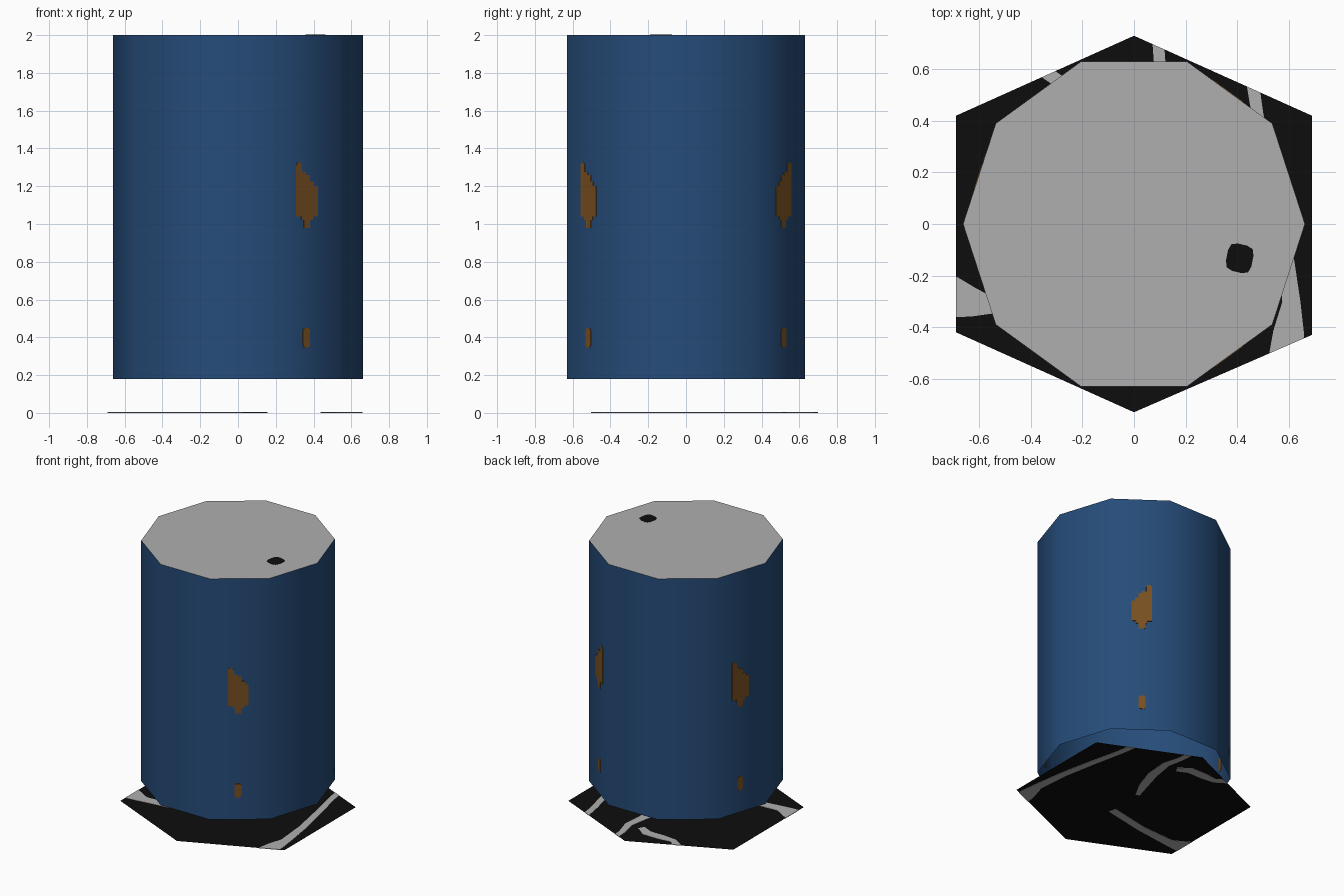
import bpy, bmesh, math
from mathutils import Vector

if "Cube" in bpy.data.objects:
    bpy.data.objects.remove(bpy.data.objects["Cube"])

R, Z0, Z1 = 0.663, 0.18, 2.0      # barrel radius, bottom and top
SIDES = 10


def material(name, rgb):
    m = bpy.data.materials.new(name)
    m.diffuse_color = (*rgb, 1)
    m.use_nodes = True
    m.node_tree.nodes["Principled BSDF"].inputs["Base Color"].default_value = m.diffuse_color
    return m


BLUE = material("barrel blue", (0.019, 0.072, 0.19))
GREY = material("light grey", (0.43, 0.43, 0.43))
BLACK = material("oil black", (0.004, 0.004, 0.004))
RUST = material("rust brown", (0.19, 0.08, 0.015))


def finish(bm, name, mat, thickness=0, smooth=False):
    mesh = bpy.data.meshes.new(name)
    for f in bm.faces:
        f.smooth = smooth
    bm.to_mesh(mesh)
    bm.free()
    mesh.materials.append(mat)
    ob = bpy.data.objects.new(name, mesh)
    bpy.context.collection.objects.link(ob)
    if thickness:
        mod = ob.modifiers.new("Thickness", 'SOLIDIFY')
        mod.thickness, mod.offset = thickness, 0
    return ob


def polygon(name, pts, mat, thickness=0):
    bm = bmesh.new()
    bm.faces.new([bm.verts.new(p) for p in pts])
    return finish(bm, name, mat, thickness)


# Barrel wall: open below, smooth around
bm = bmesh.new()
bmesh.ops.create_cone(bm, cap_ends=False, segments=SIDES, radius1=R, radius2=R, depth=Z1 - Z0)
# put the corners on the x axis at angles 0, 36, 72 ...
for i, z in enumerate(sorted({round(v.co.z, 4) for v in bm.verts})):
    ring = [v for v in bm.verts if abs(v.co.z - z) < 0.001]
    for v in ring:
        k = round(math.atan2(v.co.y, v.co.x) / math.radians(36) - 0.25)
        a = math.radians(36) * k
        v.co = (R * math.cos(a), R * math.sin(a), (Z0, Z1)[i])
finish(bm, "barrel_wall", BLUE, smooth=True)

# Lid and its bung hole
polygon("lid", [(R * math.cos(math.tau * k / SIDES), R * math.sin(math.tau * k / SIDES), Z1)
                for k in range(SIDES)], GREY)
hole = []
for k in range(4):
    for d in (-24, 0, 24):
        a = math.radians(90 * k + 33 + d)
        r = 0.06 if d == 0 else 0.054
        hole.append((0.41 + r * math.cos(a), -0.133 + 1.08 * r * math.sin(a), Z1 - 0.001))
polygon("bung_hole", hole, BLACK, 0.006)

# Rust patches on three facets: (sideways, height) outlines
LARGE = [(-.08, 1.04), (-.045, 1.04), (-.045, 1.02), (-.03, 1.02), (-.03, .98), (.012, .98),
         (.012, 1.02), (.03, 1.02), (.03, 1.04), (.062, 1.04), (.062, 1.2), (.036, 1.2),
         (.036, 1.225), (.012, 1.225), (.012, 1.26), (-.015, 1.26), (-.015, 1.275),
         (-.04, 1.275), (-.04, 1.31), (-.05, 1.325), (-.07, 1.325), (-.08, 1.31)]
SMALL = [(-.035, .36), (-.025, .345), (.002, .345), (.012, .36), (.012, .435),
         (.002, .45), (-.025, .45), (-.035, .435)]
for deg, flip in ((306, 1), (54, -1), (162, 1)):
    a = math.radians(deg)
    d = R * math.cos(math.pi / SIDES)
    for label, outline in (("large", LARGE), ("small", SMALL)):
        pts = [(d * math.cos(a) - flip * u * math.sin(a),
                d * math.sin(a) + flip * u * math.cos(a), z) for u, z in outline]
        polygon(f"rust_{label}_{deg}", pts[::flip], RUST, 0.006)

# Flat six-sided oil slick on the ground
HEX = [(0, .73), (-.69, .42), (-.69, -.42), (0, -.73), (.69, -.43), (.69, .42)]
SLICK_Z = 0.002
polygon("oil_slick", [(x, y, SLICK_Z) for x, y in HEX], BLACK)


# Pale streaks: ribbons of (x, y, width), trimmed to the slick outline
def streak(name, path):
    bm = bmesh.new()
    pairs = []
    for i, (x, y, w) in enumerate(path):
        p, q = path[max(i - 1, 0)], path[min(i + 1, len(path) - 1)]
        t = Vector((q[0] - p[0], q[1] - p[1])).normalized() * w / 2
        pairs.append((bm.verts.new((x - t.y, y + t.x, SLICK_Z)),
                      bm.verts.new((x + t.y, y - t.x, SLICK_Z))))
    for (a, b), (c, d) in zip(pairs, pairs[1:]):
        bm.faces.new((a, b, d, c))
    for (ax, ay), (bx, by) in zip(HEX, HEX[1:] + HEX[:1]):
        bmesh.ops.bisect_plane(bm, geom=bm.verts[:] + bm.edges[:] + bm.faces[:],
                               plane_co=(ax, ay, 0), plane_no=(by - ay, ax - bx, 0),
                               clear_outer=True)
    finish(bm, name, GREY, 0.004)


streak("streak_right", [(.58, -.56, .13), (.60, -.42, .12), (.61, -.30, .07), (.58, -.05, .055),
                        (.53, .2, .05), (.48, .42, .045), (.455, .58, .05)])
streak("streak_back", [(.01, .05, .03), (.06, .17, .06), (.11, .33, .07), (.13, .5, .055),
                       (.10, .62, .045), (.09, .76, .045)])
streak("streak_back_left", [(.03, .49, .05), (-.05, .54, .07), (-.17, .54, .07),
                            (-.27, .54, .05), (-.36, .6, .05)])
streak("streak_left", [(.01, -.22, .06), (-.3, -.285, .06), (-.57, -.31, .08),
                       (-.62, -.305, .11), (-.72, -.28, .17)])
